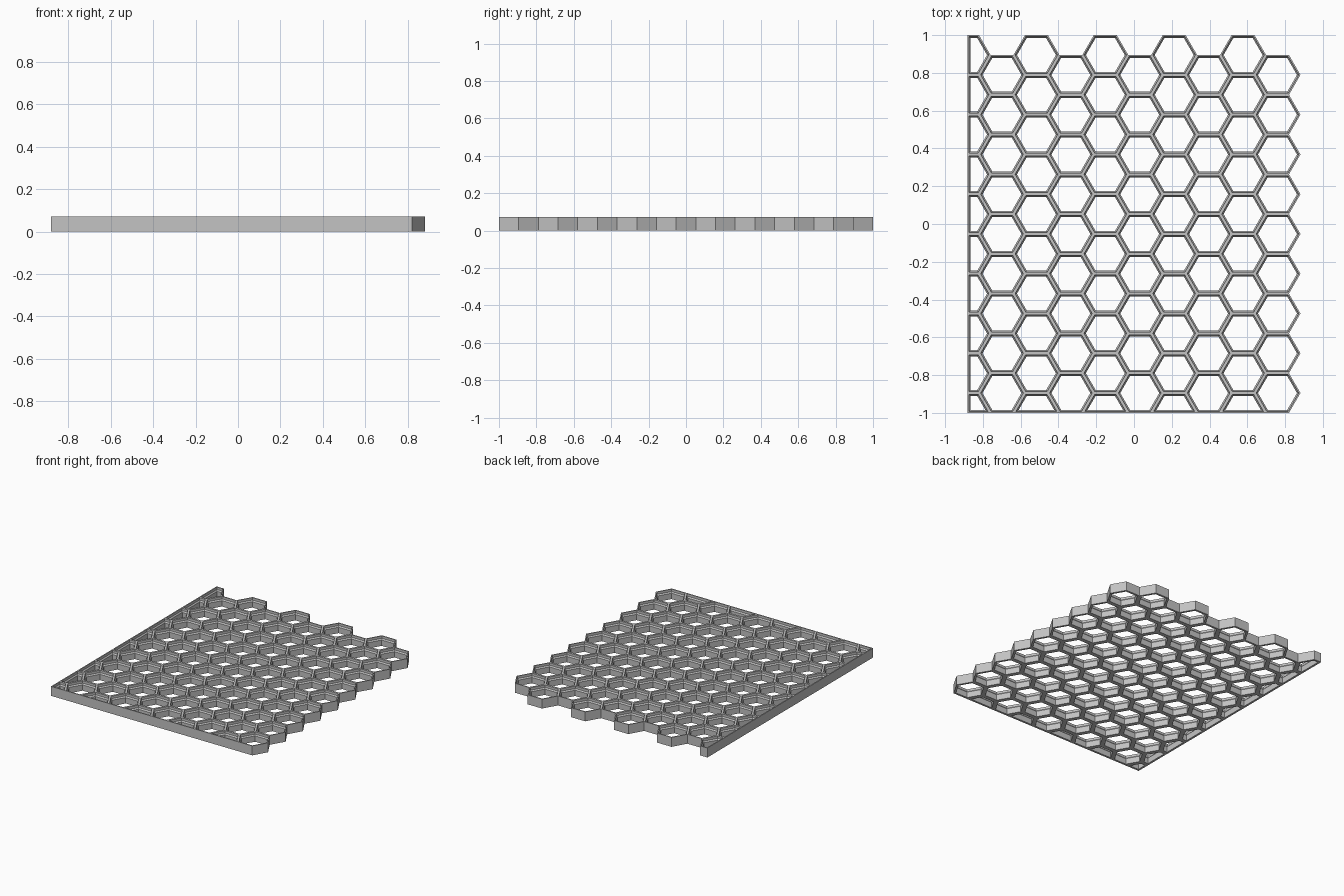
import bpy, bmesh, math
from mathutils import Vector

cube = bpy.data.objects.get("Cube")
if cube:
    bpy.data.objects.remove(cube)

ROWS, COLS = 9, 10
PITCH = 2 / (ROWS + 0.5)            # flat-to-flat size of a cell
R = PITCH / math.sqrt(3)            # corner radius of a cell
X0 = -(COLS - 1) * 0.75 * R - R / 2   # straight left edge
Y0 = -1.0                           # straight front edge
H = 0.072
# Wall profile: (thickness, height); thick lower lip, chamfer, thin upper rim
PROFILE = [(0.016, 0), (0.016, 0.0445), (0.008, 0.0535), (0.008, H)]


def cell_outline(cx, cy):
    """Hexagon trimmed by the two straight edges, without collinear points."""
    pts = []
    for k in range(6):
        a = math.radians(60 * k)
        p = Vector((max(cx + R * math.cos(a), X0), max(cy + R * math.sin(a), Y0)))
        if not any((p - q).length < 1e-5 for q in pts):
            pts.append(p)
    n = len(pts)
    return [p for i, p in enumerate(pts)
            if abs((p - pts[i - 1]).cross(pts[(i + 1) % n] - p)) > 1e-6]


def inset(pts, t):
    """Move every side of a counter-clockwise outline inwards by t."""
    out = []
    for i, p in enumerate(pts):
        d1 = (p - pts[i - 1]).normalized()
        d2 = (pts[(i + 1) % len(pts)] - p).normalized()
        n1, n2 = Vector((-d1.y, d1.x)), Vector((-d2.y, d2.x))
        out.append(p + (n1 + n2) * t / (1 + n1.dot(n2)))
    return out


# Cell layout: even columns are half a cell higher, with a half cell in front
cells = []
for col in range(COLS):
    even = col % 2 == 0
    for row in range(ROWS + even):
        cy = Y0 + PITCH * (row if even else row + 0.5)
        cells.append(cell_outline(X0 + col * 1.5 * R, cy))


def side_key(a, b):
    m = (a + b) / 2
    return round(m.x * 1000), round(m.y * 1000)


# Sides used by only one cell form the outer boundary
count = {}
for pts in cells:
    for i, p in enumerate(pts):
        k = side_key(pts[i - 1], p)
        count[k] = count.get(k, 0) + 1

bm = bmesh.new()
for pts in cells:
    # Closed loop of rings: outer bottom, inner profile, outer top
    rings = [(pts, 0)] + [(inset(pts, t), z) for t, z in PROFILE] + [(pts, H)]
    loops = [[bm.verts.new((p.x, p.y, z)) for p in ring] for ring, z in rings]
    for i in range(len(pts)):
        for low, high in zip(loops, loops[1:]):
            bm.faces.new((low[i], low[i - 1], high[i - 1], high[i]))
        if count[side_key(pts[i - 1], pts[i])] == 1:
            low, high = loops[0], loops[-1]
            bm.faces.new((low[i - 1], low[i], high[i], high[i - 1]))
bmesh.ops.remove_doubles(bm, verts=bm.verts, dist=0.0002)
bmesh.ops.recalc_face_normals(bm, faces=bm.faces)

mesh = bpy.data.meshes.new("honeycomb_panel")
bm.to_mesh(mesh)
bm.free()

# Plain grey plastic
grey = bpy.data.materials.new("light_grey")
grey.use_nodes = True
colour = (0.55, 0.55, 0.55, 1)
grey.diffuse_color = colour
grey.node_tree.nodes["Principled BSDF"].inputs["Base Color"].default_value = colour
mesh.materials.append(grey)

panel = bpy.data.objects.new("honeycomb_panel", mesh)
bpy.context.collection.objects.link(panel)
